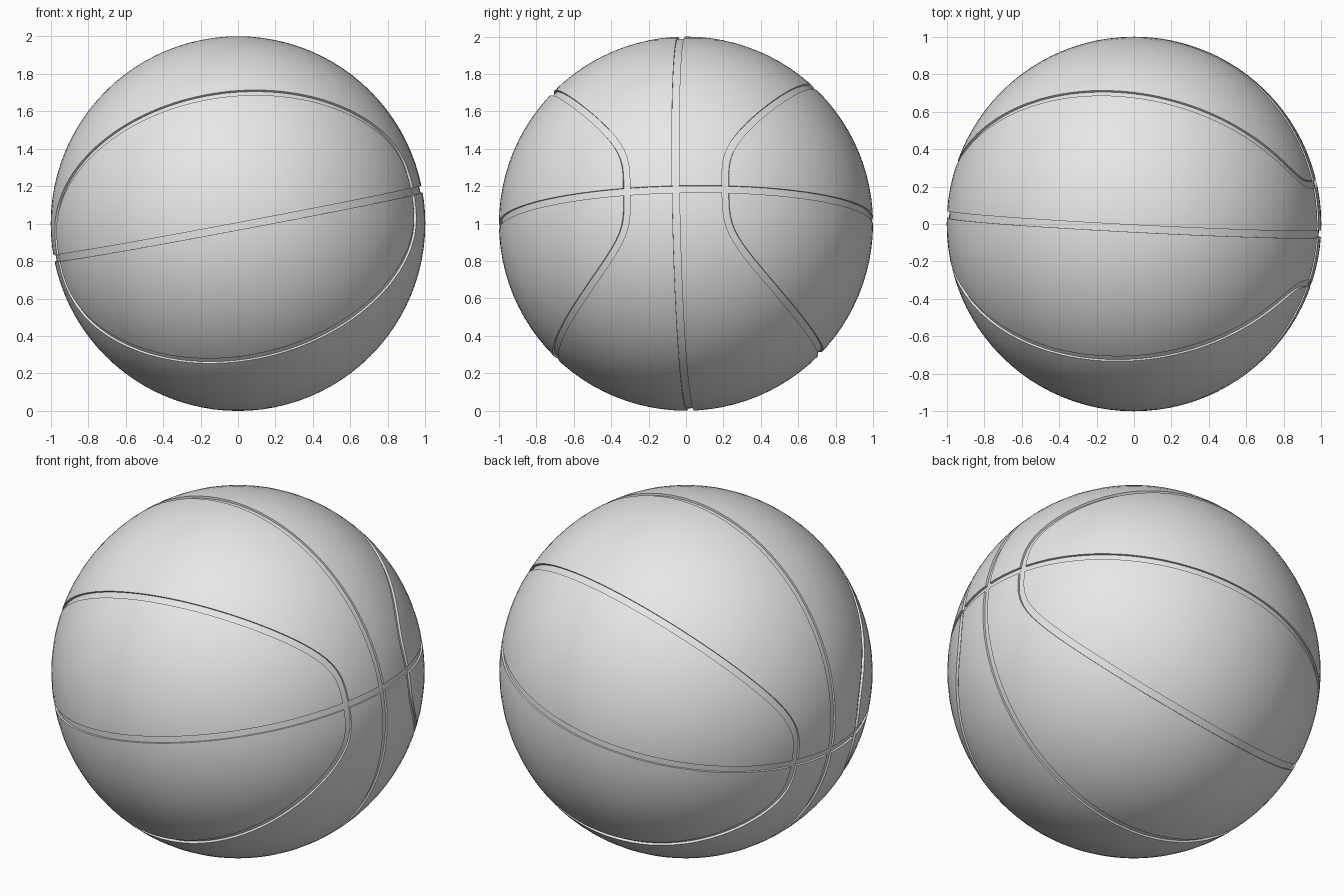
import bpy, bmesh, math
from mathutils import Vector, Matrix

cube = bpy.data.objects.get("Cube")
if cube:
    bpy.data.objects.remove(cube, do_unlink=True)

CENTRE = Vector((0, 0, 1))
HALF_WIDTH = 0.019
STEPS = 144

# Tilted frame that the seam pattern follows
ax = Vector((0.983, -0.055, 0.184)).normalized()
ay = Vector((0.055, 1, 0.025))
ay = (ay - ax * ay.dot(ax)).normalized()
az = ax.cross(ay)
FRAME = Matrix((ax, ay, az)).transposed()

grey = bpy.data.materials.new("light_grey")
grey.use_nodes = True
grey.diffuse_color = (0.8, 0.8, 0.8, 1)
grey.node_tree.nodes["Principled BSDF"].inputs["Base Color"].default_value = (0.8, 0.8, 0.8, 1)


def new_object(name, bm):
    mesh = bpy.data.meshes.new(name)
    bm.to_mesh(mesh)
    bm.free()
    mesh.materials.append(grey)
    obj = bpy.data.objects.new(name, mesh)
    bpy.context.collection.objects.link(obj)
    return obj


# Seam paths on the unit sphere
def equator(a):
    return Vector((math.cos(a), math.sin(a), 0))


def meridian(a):
    return Vector((math.cos(a), 0, math.sin(a)))


def side_loop(sign):
    def path(a):
        low, high = 0.0, 1.0
        for _ in range(40):
            r = (low + high) / 2
            y = ((r * math.sin(a)) ** 4 + 0.265 ** 4) ** 0.25
            if r * r + y * y > 1:
                high = r
            else:
                low = r
        return Vector((r * math.cos(a), sign * y, r * math.sin(a)))
    return path


# Rectangular channel swept along a closed path
def seam_cutter(name, path, depth):
    bm = bmesh.new()
    rings = []
    step = math.tau / STEPS
    for i in range(STEPS):
        a = (i + 0.5) * step
        p = path(a).normalized()
        side = p.cross(path(a + 0.01) - path(a - 0.01)).normalized() * HALF_WIDTH
        inner, outer = p * (1 - depth), p * 1.03
        corners = (inner - side, inner + side, outer + side, outer - side)
        rings.append([bm.verts.new(CENTRE + FRAME @ c) for c in corners])
    for i, ring in enumerate(rings):
        nxt = rings[(i + 1) % STEPS]
        for j in range(4):
            k = (j + 1) % 4
            bm.faces.new((ring[j], ring[k], nxt[k], nxt[j]))
    bmesh.ops.recalc_face_normals(bm, faces=bm.faces)
    obj = new_object(name, bm)
    obj.hide_render = True
    return obj


# Round body
bm = bmesh.new()
bmesh.ops.create_uvsphere(bm, u_segments=96, v_segments=48, radius=1,
                          matrix=Matrix.Translation(CENTRE))
ball = new_object("ball", bm)

# Carve the seams
cutters = [
    seam_cutter("equator_seam", equator, 0.012),
    seam_cutter("meridian_seam", meridian, 0.0125),
    seam_cutter("front_loop_seam", side_loop(-1), 0.013),
    seam_cutter("back_loop_seam", side_loop(1), 0.013),
]
for cutter in cutters:
    mod = ball.modifiers.new(cutter.name, "BOOLEAN")
    mod.operation = "DIFFERENCE"
    mod.solver = "EXACT"
    mod.object = cutter

bpy.context.view_layer.update()
graph = bpy.context.evaluated_depsgraph_get()
carved = bpy.data.meshes.new_from_object(ball.evaluated_get(graph))
ball.modifiers.clear()
ball.data = carved
carved.materials.clear()
carved.materials.append(grey)
for cutter in cutters:
    bpy.data.objects.remove(cutter, do_unlink=True)

# Smooth surface with crisp seam edges
bpy.ops.object.select_all(action="DESELECT")
ball.select_set(True)
bpy.context.view_layer.objects.active = ball
bpy.ops.object.shade_smooth_by_angle(angle=math.radians(30))
